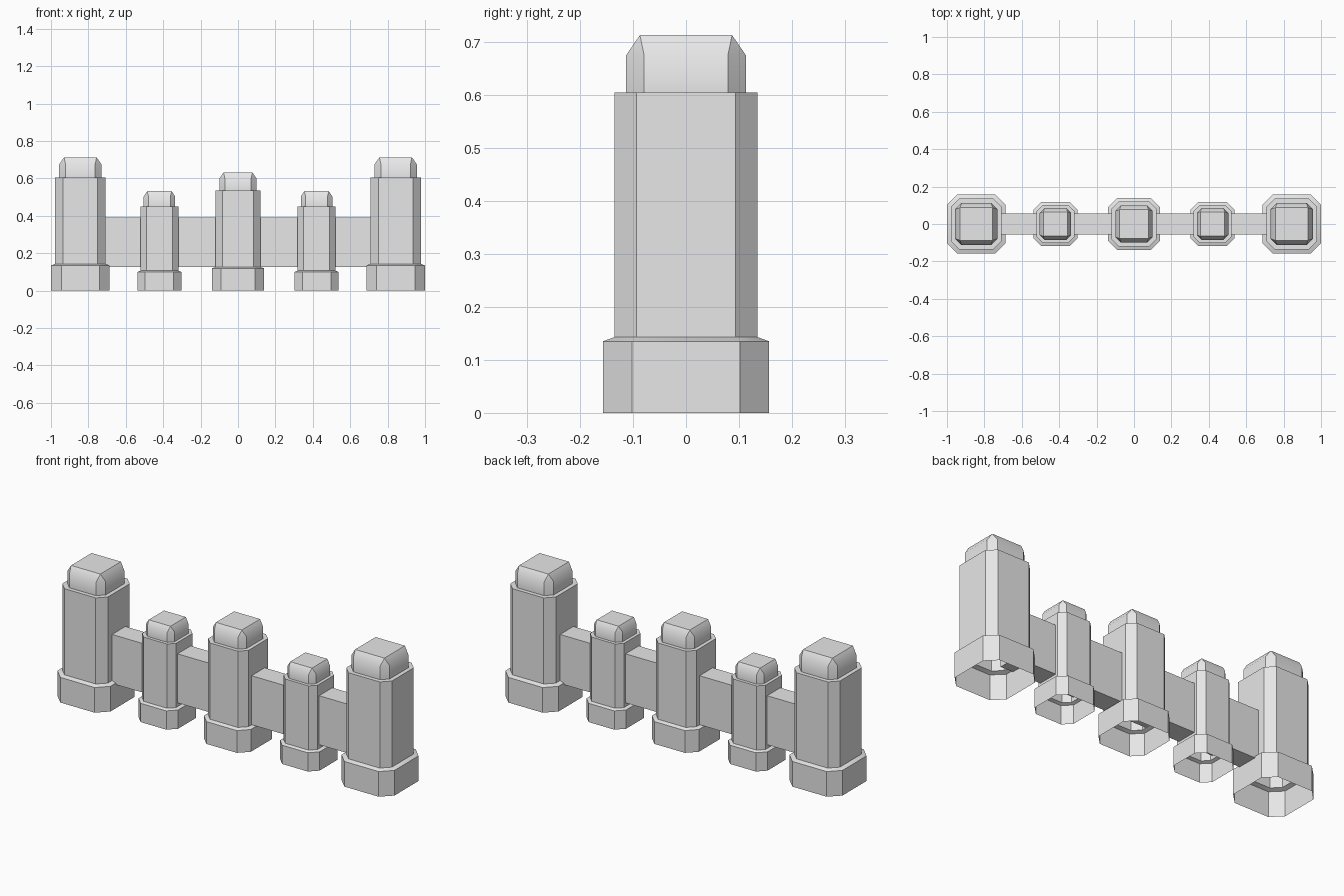
import bpy, bmesh, math

cube = bpy.data.objects.get("Cube")
if cube:
    bpy.data.objects.remove(cube, do_unlink=True)

stone = bpy.data.materials.new("grey stone")
stone.use_nodes = True
GREY = (0.8, 0.8, 0.8, 1)
stone.diffuse_color = GREY
stone.node_tree.nodes["Principled BSDF"].inputs["Base Color"].default_value = GREY

# Post profile: half width, corner chamfer, height
PROFILE = [
    (0.157, 0.055, 0.0),      # open foot
    (0.157, 0.055, 0.135),
    (0.135, 0.042, 0.143),    # shaft
    (0.135, 0.042, 0.605),
    (0.113, 0.034, 0.605),    # cap
    (0.113, 0.034, 0.675),
    (0.087, 0.0, 0.713),
]


def finish(name, bm, x=0.0):
    mesh = bpy.data.meshes.new(name)
    bm.to_mesh(mesh)
    bm.free()
    mesh.materials.append(stone)
    obj = bpy.data.objects.new(name, mesh)
    obj.location.x = x
    bpy.context.collection.objects.link(obj)
    bpy.ops.object.select_all(action='DESELECT')
    obj.select_set(True)
    bpy.context.view_layer.objects.active = obj
    bpy.ops.object.shade_smooth_by_angle(angle=math.radians(40))
    return obj


def octagon(bm, h, c, z):
    k = h - c
    outline = [(h, -k), (h, k), (k, h), (-k, h),
               (-h, k), (-h, -k), (-k, -h), (k, -h)]
    return [bm.verts.new((x, y, z)) for x, y in outline]


def post(name, x, size):
    bm = bmesh.new()
    rings = [octagon(bm, *(v * size for v in level)) for level in PROFILE]
    for low, high in zip(rings, rings[1:]):
        for i in range(8):
            j = (i + 1) % 8
            bm.faces.new((low[i], low[j], high[j], high[i]))
    bm.faces.new(rings[-1])
    # The chamfers close to points at the square top
    bmesh.ops.remove_doubles(bm, verts=bm.verts, dist=0.0001)
    finish(name, bm, x)


# Posts
post("center_post", 0, 0.886)
for side, s in (("left", 1), ("right", -1)):
    post(side + "_end_post", s * 0.843, 1.0)
    post(side + "_small_post", s * 0.42, 0.746)

# Wall linking the posts
bm = bmesh.new()
bmesh.ops.create_cube(bm, size=1)
bmesh.ops.scale(bm, verts=bm.verts, vec=(1.52, 0.112, 0.263))
bmesh.ops.translate(bm, verts=bm.verts, vec=(0, 0, 0.2585))
finish("wall", bm)
